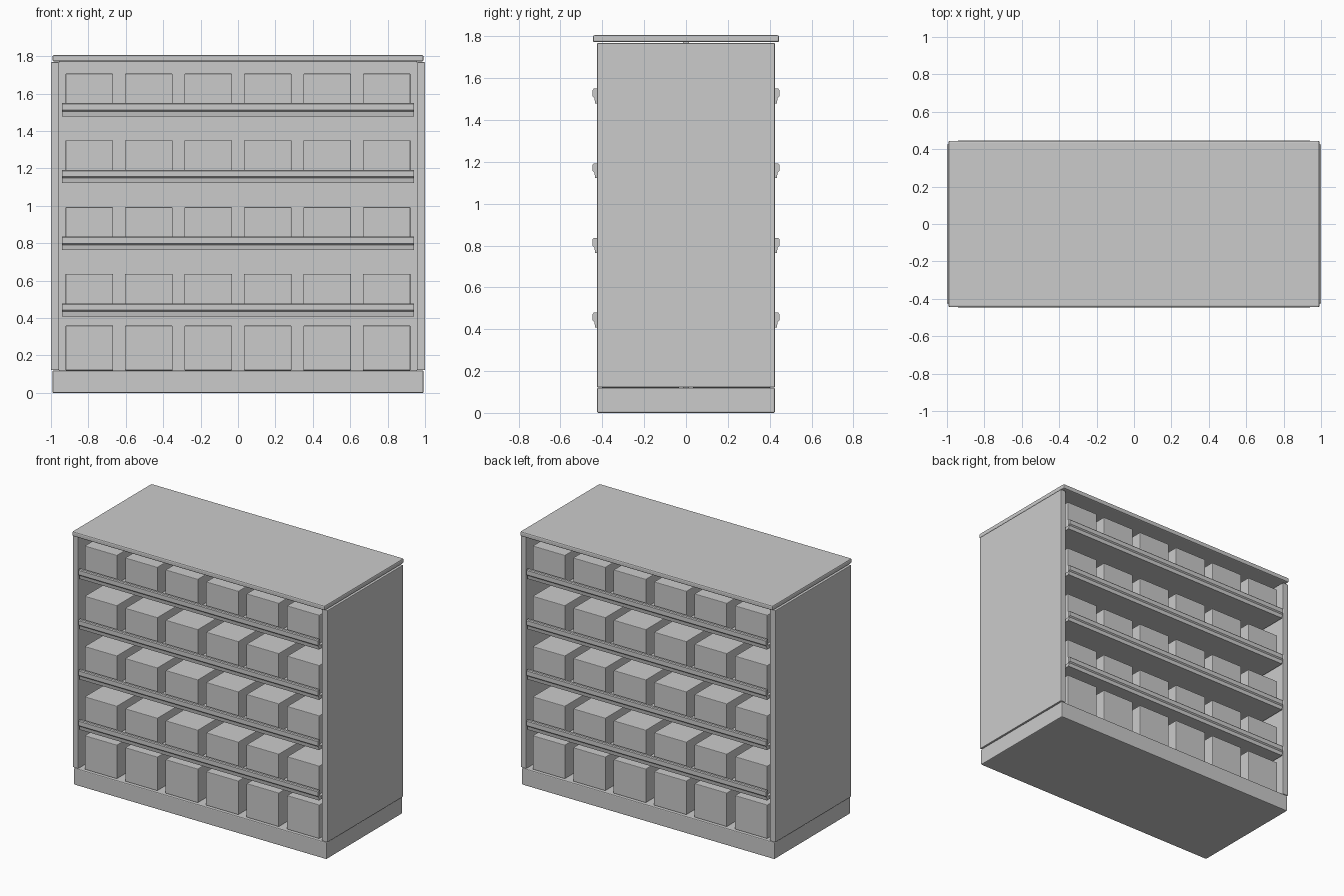
import bpy
import bmesh

if "Cube" in bpy.data.objects:
    bpy.data.objects.remove(bpy.data.objects["Cube"], do_unlink=True)

# Single painted-metal grey
grey = bpy.data.materials.new("plain_grey")
grey.use_nodes = True
colour = (0.6, 0.6, 0.6, 1)
grey.diffuse_color = colour
grey.node_tree.nodes["Principled BSDF"].inputs["Base Color"].default_value = colour


def add_object(name, bm, bevel=0):
    bmesh.ops.recalc_face_normals(bm, faces=bm.faces)
    mesh = bpy.data.meshes.new(name)
    bm.to_mesh(mesh)
    bm.free()
    mesh.materials.append(grey)
    obj = bpy.data.objects.new(name, mesh)
    bpy.context.collection.objects.link(obj)
    if bevel:
        mod = obj.modifiers.new("soft_edges", "BEVEL")
        mod.width = bevel
        mod.segments = 2
    return obj


def box(name, x, y, z, bevel=0):
    """Box from (min, max) pairs on each axis."""
    bm = bmesh.new()
    bmesh.ops.create_cube(bm, size=1)
    for v in bm.verts:
        v.co = [r[0] if c < 0 else r[1] for c, r in zip(v.co, (x, y, z))]
    return add_object(name, bm, bevel)


def extrude_along_x(name, profile, half_width):
    """Prism from a (y, z) outline."""
    bm = bmesh.new()
    face = bm.faces.new([bm.verts.new((-half_width, y, z)) for y, z in profile])
    result = bmesh.ops.extrude_face_region(bm, geom=[face])
    verts = [g for g in result["geom"] if isinstance(g, bmesh.types.BMVert)]
    bmesh.ops.translate(bm, verts=verts, vec=(2 * half_width, 0, 0))
    return add_object(name, bm)


HALF_DEPTH = 0.425
BASE_TOP = 0.12
SIDE_TOP = 1.768
SHELF_HALF = 0.94
SHELF_BOTTOMS = [0.408 + 0.357 * i for i in range(4)]

# Carcass: plinth, top slab, end panels and central divider
box("plinth", (-0.992, 0.992), (-HALF_DEPTH, HALF_DEPTH), (0, BASE_TOP), 0.006)
box("top_slab", (-0.992, 0.992), (-0.445, 0.445), (1.772, 1.806), 0.008)
box("centre_divider", (-0.957, 0.957), (-0.015, 0.015), (BASE_TOP, 1.772))
for name, s in (("left", 1), ("right", -1)):
    box(name + "_end_panel", sorted((0.957 * s, s)),
        (-HALF_DEPTH, HALF_DEPTH), (BASE_TOP + 0.002, SIDE_TOP), 0.004)

# Shelves with a stepped label strip on both outer edges
for i, z in enumerate(SHELF_BOTTOMS):
    box(f"shelf_{i + 1}", (-SHELF_HALF, SHELF_HALF), (-0.43, 0.43), (z, z + 0.025))
    for side, s in (("front", -1), ("back", 1)):
        outline = [(0.425, 0), (0.434, 0), (0.438, 0.026), (0.446, 0.034),
                   (0.446, 0.065), (0.441, 0.071), (0.425, 0.071)]
        extrude_along_x(f"{side}_label_strip_{i + 1}",
                        [(s * y, z + h) for y, h in outline], SHELF_HALF)

# Rows of goods on both sides of the divider
floors = [(BASE_TOP, 0.36)] + [(z + 0.025, z + 0.228) for z in SHELF_BOTTOMS]
for row, z_range in enumerate(floors):
    for col in range(6):
        x = (col - 2.5) * 0.318
        for side, s in (("front", -1), ("back", 1)):
            box(f"{side}_carton_{row + 1}_{col + 1}", (x - 0.127, x + 0.127),
                sorted((0.03 * s, 0.405 * s)), z_range, 0.004)
